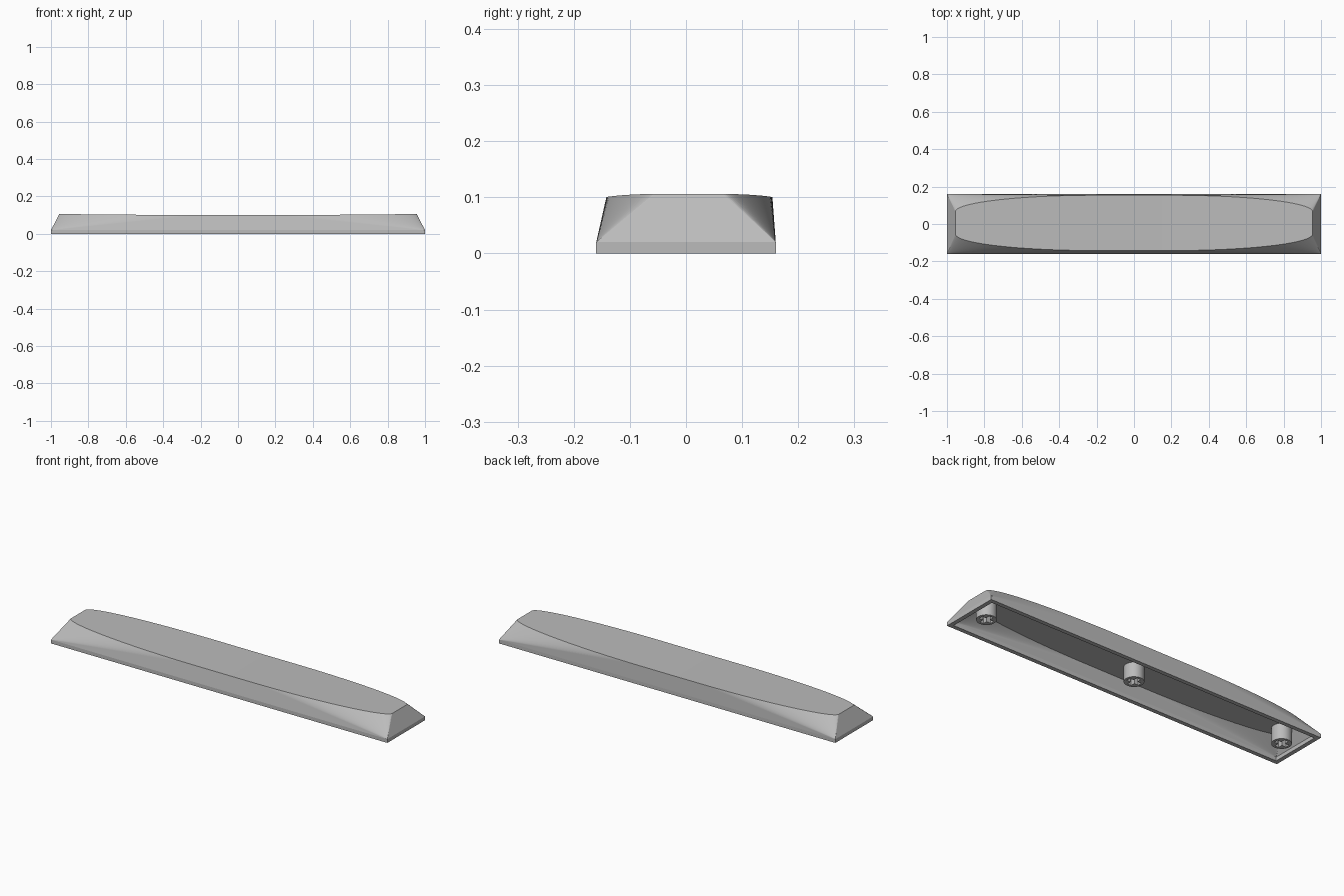
import bpy
import bmesh
from math import sin, cos, pi, sqrt

if "Cube" in bpy.data.objects:
    bpy.data.objects.remove(bpy.data.objects["Cube"], do_unlink=True)

grey = bpy.data.materials.new("plain grey")
grey.use_nodes = True
COLOUR = (0.5, 0.5, 0.5, 1)
grey.diffuse_color = COLOUR
grey.node_tree.nodes["Principled BSDF"].inputs["Base Color"].default_value = COLOUR

SEGMENTS = 36       # steps along each rounded top corner
FLAT = 0.2          # half length of the straight part of the long edges
WALL = 0.022
STEM_X = 0.895


def finish(bm, name):
    bmesh.ops.recalc_face_normals(bm, faces=bm.faces)
    mesh = bpy.data.meshes.new(name)
    bm.to_mesh(mesh)
    bm.free()
    mesh.materials.append(grey)
    obj = bpy.data.objects.new(name, mesh)
    bpy.context.collection.objects.link(obj)
    return obj


def add_skin(bm, inset, top_z):
    """Rectangular skirt fanned up to a rounded, slightly dished top."""
    base_x, base_y = 1 - inset, 0.16 - inset
    end_x, half, end_half = 0.955 - inset, 0.148 - inset, 0.06 - inset / 2
    corners = [(-base_x, -base_y), (base_x, -base_y), (base_x, base_y), (-base_x, base_y)]
    low = [bm.verts.new((x, y, 0)) for x, y in corners]
    band = [bm.verts.new((x, y, 0.02)) for x, y in corners]
    for i in range(4):
        j = (i + 1) % 4
        bm.faces.new((low[i], low[j], band[j], band[i]))

    # matching front and back points of the top outline
    right = [FLAT * k / 4 for k in range(1, 4)]
    right += [FLAT + (end_x - FLAT) * sin(pi / 2 * k / SEGMENTS) for k in range(SEGMENTS + 1)]
    xs = [-x for x in reversed(right)] + [0] + right
    front, back = [], []
    for x in xs:
        u = min(1, max(0, abs(x) - FLAT) / (end_x - FLAT))
        h = end_half + (half - end_half) * sqrt(1 - u * u)
        z = top_z + 0.006 * (x / end_x) ** 2
        front.append(bm.verts.new((x, 0.006 - h, z)))
        back.append(bm.verts.new((x, 0.006 + h, z)))

    # top strips and corner fans
    middle = len(xs) // 2
    for i in range(len(xs) - 1):
        bm.faces.new((front[i], front[i + 1], back[i + 1], back[i]))
        is_left = i < middle
        bm.faces.new((band[0 if is_left else 1], front[i + 1], front[i]))
        bm.faces.new((band[3 if is_left else 2], back[i], back[i + 1]))
    # long sides and ends
    bm.faces.new((band[0], band[1], front[middle]))
    bm.faces.new((band[2], band[3], back[middle]))
    bm.faces.new((band[1], band[2], back[-1], front[-1]))
    bm.faces.new((band[3], band[0], front[0], back[0]))
    return low


# hollow cap: outer skin, inner skin and the rim joining them
bm = bmesh.new()
outer = add_skin(bm, 0, 0.1)
inner = add_skin(bm, WALL, 0.078)
for i in range(4):
    j = (i + 1) % 4
    bm.faces.new((outer[i], inner[i], inner[j], outer[j]))
finish(bm, "long_key_cap")


def add_stem(name, x):
    """Round post with a cross-shaped socket open at the bottom."""
    bm = bmesh.new()
    radius, arm, slot = 0.048, 0.035, 0.011
    circle = [(radius * cos(2 * pi * k / 48), radius * sin(2 * pi * k / 48)) for k in range(48)]
    cross = []
    for k in range(4):
        c, s = round(cos(k * pi / 2)), round(sin(k * pi / 2))
        for px, py in ((arm, -slot), (arm, slot), (slot, slot)):
            cross.append((px * c - py * s, px * s + py * c))
    rim_edges = []
    for outline in (circle, cross):
        bottom = [bm.verts.new((x + px, py, 0)) for px, py in outline]
        top = [bm.verts.new((x + px, py, 0.082)) for px, py in outline]
        for i in range(len(outline)):
            j = (i + 1) % len(outline)
            bm.faces.new((bottom[i], bottom[j], top[j], top[i]))
            rim_edges.append(bm.edges.get((bottom[i], bottom[j])))
        bm.faces.new(top) if outline is cross else None
    bmesh.ops.triangle_fill(bm, edges=rim_edges, use_beauty=True)
    obj = finish(bm, name)
    bpy.ops.object.select_all(action='DESELECT')
    obj.select_set(True)
    bpy.context.view_layer.objects.active = obj
    bpy.ops.object.shade_smooth_by_angle(angle=pi / 6)


for name, x in (("right_stem", -STEM_X), ("middle_stem", 0), ("left_stem", STEM_X)):
    add_stem(name, x)
